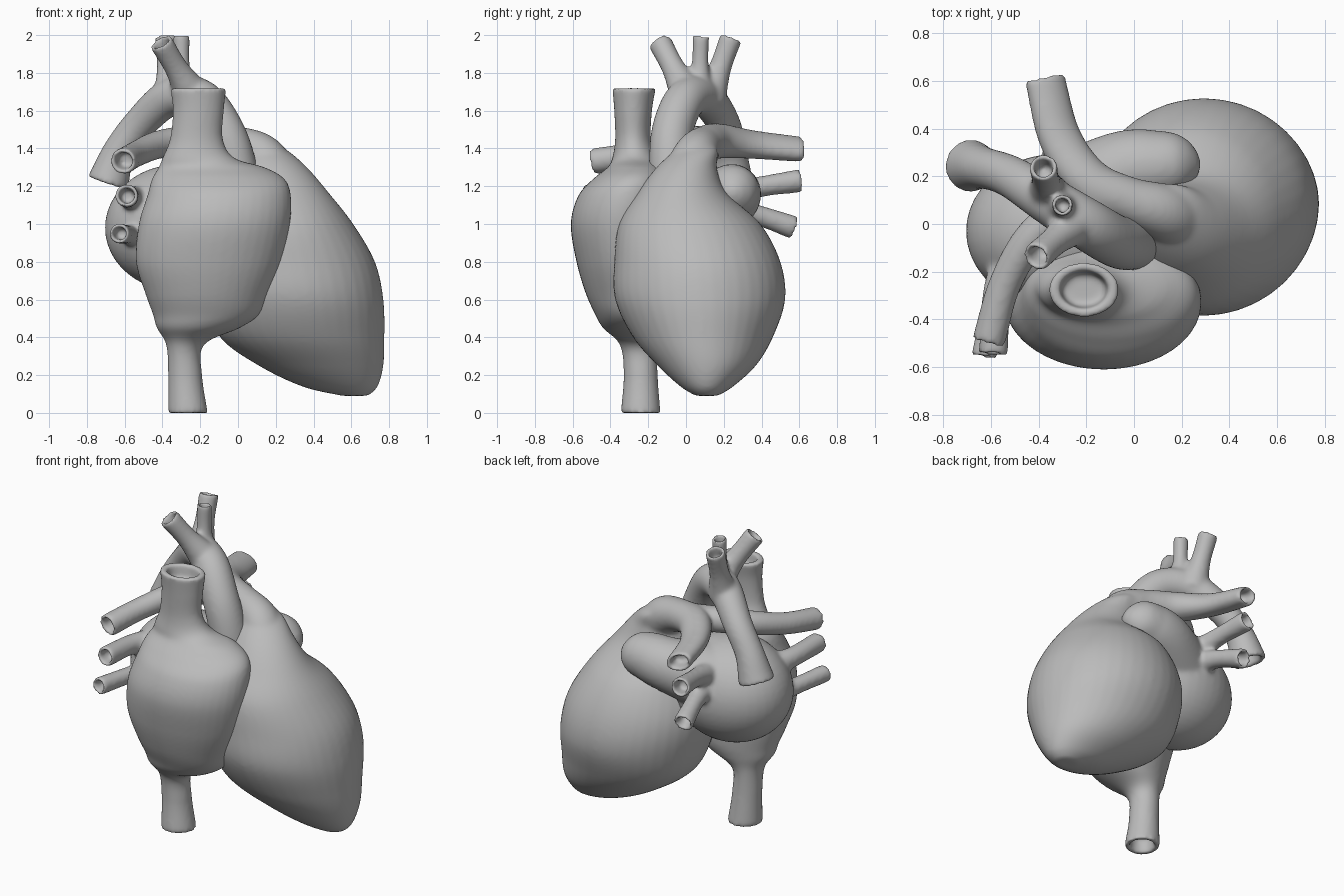
import bpy, bmesh, math
from mathutils import Vector, Matrix

cube = bpy.data.objects.get("Cube")
if cube:
    bpy.data.objects.remove(cube, do_unlink=True)

tissue = bpy.data.materials.new("tissue_grey")
tissue.use_nodes = True
GREY = (0.5, 0.5, 0.5, 1)
tissue.diffuse_color = GREY
tissue.node_tree.nodes["Principled BSDF"].inputs["Base Color"].default_value = GREY
SIDES = 40
STEPS = 8


def spline(points):
    """Smooth curve through rows of position and radii."""
    rows = [Vector(p) for p in points]
    rows = [rows[0] * 2 - rows[1]] + rows + [rows[-1] * 2 - rows[-2]]
    out = []
    for a, b, c, d in zip(rows, rows[1:], rows[2:], rows[3:]):
        for i in range(STEPS):
            t = i / STEPS
            out.append((b * 2 + (c - a) * t + (a * 2 - b * 5 + c * 4 - d) * t ** 2
                        + (b * 3 - a - c * 3 + d) * t ** 3) / 2)
    return out + [rows[-2]]


def loft(bm, points, level=False, open_start=False, open_end=False):
    """Skin a path; level keeps sections horizontal, open ends get a hollow."""
    points = [p if len(p) == 5 else (*p, p[3]) for p in points]
    path = spline(points)
    centres = [Vector(p[:3]) for p in path]
    u = Vector((1, 0.01, 0))
    sections = []
    for i, p in enumerate(path):
        if level:
            t, u, v = Vector((0, 0, 1)), Vector((1, 0, 0)), Vector((0, 1, 0))
        else:
            t = (centres[min(i + 1, len(path) - 1)] - centres[max(i - 1, 0)]).normalized()
            u = (u - t * u.dot(t)).normalized()
            v = t.cross(u)
        sections.append((centres[i], t, u * max(p[3], 0.01), v * max(p[4], 0.01)))

    def hollow(section, sign):
        c, t, a, b = section
        depth = t * sign * 0.09
        return [(c, t, a * 0.7, b * 0.7), (c + depth, t, a * 0.6, b * 0.6)]

    first, last = sections[0], sections[-1]
    if open_start:
        sections = hollow(first, 1)[::-1] + sections
    if open_end:
        sections = sections + hollow(last, -1)
    rings = []
    for c, t, a, b in sections:
        angles = [math.tau * k / SIDES for k in range(SIDES)]
        rings.append([bm.verts.new(c + a * math.cos(w) + b * math.sin(w)) for w in angles])
    for lower, upper in zip(rings, rings[1:]):
        for k in range(SIDES):
            n = (k + 1) % SIDES
            bm.faces.new((lower[k], lower[n], upper[n], upper[k]))
    bm.faces.new(rings[0][::-1])
    bm.faces.new(rings[-1])


def tube(bm, *points):
    loft(bm, points, open_end=True)


def ball(bm, centre, size):
    matrix = Matrix.Translation(centre) @ Matrix.Diagonal((*size, 1))
    bmesh.ops.create_uvsphere(bm, u_segments=SIDES, v_segments=24, radius=1, matrix=matrix)


def finish(name, bm, blend):
    """Fuse overlapping pieces into one soft skin."""
    bmesh.ops.recalc_face_normals(bm, faces=bm.faces)
    mesh = bpy.data.meshes.new(name)
    bm.to_mesh(mesh)
    bm.free()
    mesh.materials.append(tissue)
    obj = bpy.data.objects.new(name, mesh)
    bpy.context.collection.objects.link(obj)
    fuse = obj.modifiers.new("fuse", 'REMESH')
    fuse.mode = 'VOXEL'
    fuse.voxel_size = 0.0125
    fuse.use_smooth_shade = True
    soften = obj.modifiers.new("soften", 'SMOOTH')
    soften.factor = 0.5
    soften.iterations = blend


# Ventricles, tapering up into the pulmonary trunk
bm = bmesh.new()
loft(bm, [(.62, .11, .09, .07, .06), (.54, .11, .14, .2, .14), (.44, .11, .25, .33, .26),
          (.34, .09, .4, .435, .37), (.3, .075, .6, .47, .45), (.27, .06, .8, .455, .44),
          (.24, .02, 1, .37, .375), (.22, -.02, 1.16, .265, .24), (.19, .0, 1.29, .185, .165),
          (.15, .05, 1.38, .125, .12), (.11, .08, 1.43, .07, .07)], level=True)
# Left and right pulmonary arteries
tube(bm, (.2, .0, 1.22, .14), (.12, .05, 1.36, .12), (-.03, .1, 1.42, .1),
     (-.19, .18, 1.44, .09, .1), (-.31, .36, 1.42, .07, .095), (-.375, .615, 1.395, .06, .09))
tube(bm, (-.02, .1, 1.42, .08), (-.25, .06, 1.44, .08), (-.42, -.05, 1.42, .075),
     (-.54, -.25, 1.37, .068), (-.61, -.495, 1.33, .07))
finish("ventricles_and_pulmonary_arteries", bm, 12)

# Right atrium with the upper and lower great veins in one skin
bm = bmesh.new()
loft(bm, [(-.265, -.24, .0, .105, .105), (-.28, -.24, .2, .09, .09), (-.28, -.25, .36, .1, .1),
          (-.21, -.28, .45, .22, .16), (-.17, -.29, .52, .28, .19), (-.165, -.31, .63, .325, .22),
          (-.155, -.33, .8, .385, .25), (-.125, -.34, 1, .4, .27), (-.1, -.315, 1.15, .38, .255),
          (-.105, -.285, 1.24, .35, .205), (-.14, -.265, 1.3, .28, .15),
          (-.21, -.27, 1.35, .19, .12), (-.22, -.28, 1.45, .14, .095),
          (-.21, -.28, 1.6, .135, .1), (-.21, -.275, 1.72, .148, .115)],
     level=True, open_start=True, open_end=True)
finish("right_atrium_and_great_veins", bm, 6)

# Left atrium, its ear-shaped pouch and the pulmonary veins
bm = bmesh.new()
ball(bm, (-.32, -.03, .98), (.385, .325, .335))
loft(bm, [(-.28, .08, 1.06, .22), (-.05, .22, 1.14, .17), (.1, .245, 1.17, .148),
          (.2, .25, 1.17, .12), (.26, .25, 1.17, .06), (.28, .25, 1.17, .01)])
for x, y, z, r in [(-.59, -.55, 1.15, .062), (-.63, -.56, .95, .054)]:
    tube(bm, (-.48, -.08, z - .04, .09), (-.57, -.28, z - .01, r), (x, y, z, r))
tube(bm, (-.28, .12, 1.12, .1), (-.33, .36, 1.19, .057), (-.38, .61, 1.23, .062))
tube(bm, (-.28, .12, 1.08, .1), (-.33, .36, 1.05, .057), (-.38, .575, .98, .062))
finish("left_atrium_and_pulmonary_veins", bm, 11)

# Aorta with its arch and three upper branches
bm = bmesh.new()
tube(bm, (.01, -.06, 1.05, .12), (-.015, -.08, 1.3, .115), (-.08, -.07, 1.5, .11),
     (-.2, .0, 1.66, .108), (-.36, .1, 1.67, .1), (-.52, .2, 1.53, .088),
     (-.63, .235, 1.38, .088), (-.69, .245, 1.215, .112))
for base, tip, r in [((-.24, .01, 1.68), (-.41, -.14, 1.965), .063),
                     ((-.3, .07, 1.68), (-.3, .08, 2), .046),
                     ((-.36, .12, 1.66), (-.38, .24, 1.99), .06)]:
    middle = Vector(base).lerp(Vector(tip), 0.5)
    tube(bm, (*base, r + .035), (*middle, r), (*tip, r))
finish("aorta_and_branches", bm, 11)
